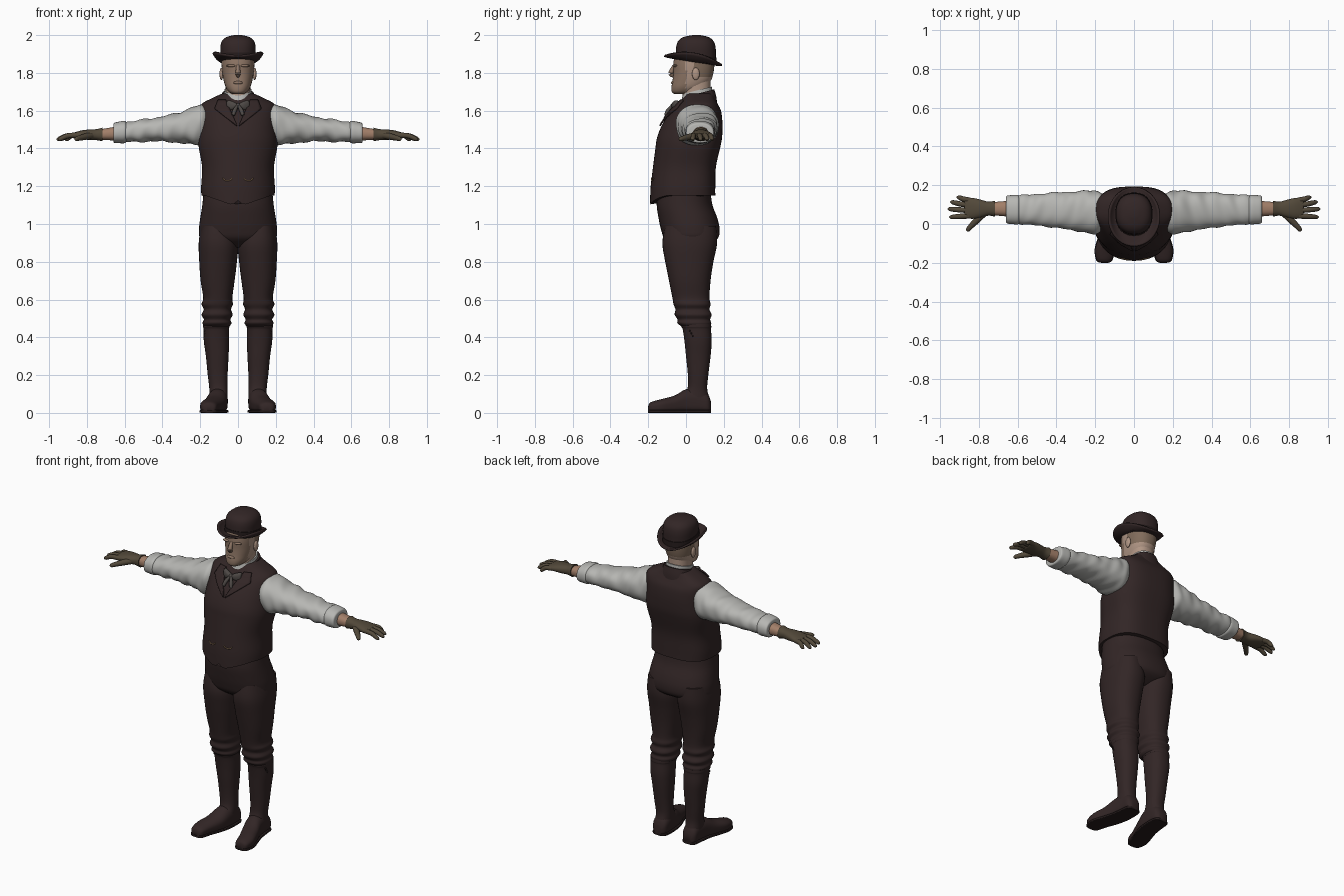
import bpy, bmesh, math
from mathutils import Vector


def mat(name, rgb):
    m = bpy.data.materials.new(name)
    m.diffuse_color = (*rgb, 1)
    return m


CLOTH = mat("dark brown cloth", (0.032, 0.019, 0.019))
BAND = mat("deep brown trim", (0.018, 0.011, 0.011))
SHIRT = mat("pale grey linen", (0.47, 0.47, 0.45))
FACE = mat("tan skin", (0.27, 0.18, 0.13))
PALE = mat("pale skin", (0.43, 0.30, 0.23))
HAIR = mat("cropped hair", (0.22, 0.15, 0.105))
ARM = mat("forearm skin", (0.36, 0.21, 0.14))
GLOVE = mat("olive leather", (0.085, 0.066, 0.042))
TIE = mat("patterned grey silk", (0.075, 0.065, 0.06))
BRASS = mat("dull brass", (0.24, 0.15, 0.08))


def spline(rings, sub):
    """Catmull-Rom through tuples of equal length."""
    out = []
    for i in range(len(rings) - 1):
        p = [rings[max(0, min(len(rings) - 1, i + k))] for k in (-1, 0, 1, 2)]
        for s in range(sub):
            t = s / sub
            out.append([0.5 * (2 * b + (c - a) * t + (2 * a - 5 * b + 4 * c - d) * t * t
                               + (3 * b - a - 3 * c + d) * t ** 3) for a, b, c, d in zip(*p)])
    return out + [list(rings[-1])]


def finish(name, bm, m):
    bmesh.ops.recalc_face_normals(bm, faces=bm.faces)
    me = bpy.data.meshes.new(name)
    bm.to_mesh(me)
    bm.free()
    ob = bpy.data.objects.new(name, me)
    bpy.context.collection.objects.link(ob)
    me.materials.append(m)
    return ob


def skin(bm, loops):
    for a, b in zip(loops, loops[1:]):
        for i in range(len(a)):
            j = (i + 1) % len(a)
            bm.faces.new((a[i], a[j], b[j], b[i]))
    bm.faces.new(loops[0])
    bm.faces.new(loops[-1])


def loft(name, m, rings, axis="z", n=(2.3, 2.3), side=1, sub=4, seg=36, warp=None):
    """Ring = (position, a0, a1, b0, b1); n = roundness of the low and high half."""
    bm, loops = bmesh.new(), []
    for t, a0, a1, b0, b1 in spline(rings, sub):
        loop = []
        for k in range(seg):
            c, s = math.cos(2 * math.pi * k / seg), math.sin(2 * math.pi * k / seg)
            e = 2 / (n[0] if s < 0 else n[1])
            a = (a0 + a1) / 2 + (a1 - a0) / 2 * math.copysign(abs(c) ** e, c)
            b = (b0 + b1) / 2 + (b1 - b0) / 2 * math.copysign(abs(s) ** e, s)
            v = {"z": (a, b, t), "x": (t, a, b), "y": (a, t, b)}[axis]
            v = Vector(warp(*v) if warp else v)
            loop.append(bm.verts.new((v.x * side, v.y, v.z)))
        loops.append(loop)
    skin(bm, loops)
    return finish(name, bm, m)


def tube(name, m, pts, side=1, sub=4, seg=12):
    """Tapered tube through (x, y, z, radius) points."""
    bm, loops, P = bmesh.new(), [], spline(pts, sub)
    for i, p in enumerate(P):
        d = Vector(P[min(i + 1, len(P) - 1)][:3]) - Vector(P[max(i - 1, 0)][:3])
        q = d.to_track_quat("Z", "Y")
        ring = [Vector(p[:3]) + q @ Vector((math.cos(w), math.sin(w), 0)) * p[3]
                for w in (2 * math.pi * k / seg for k in range(seg))]
        loops.append([bm.verts.new((v.x * side, v.y, v.z)) for v in ring])
    skin(bm, loops)
    return finish(name, bm, m)


def ball(name, m, c, r):
    bm = bmesh.new()
    bmesh.ops.create_uvsphere(bm, u_segments=16, v_segments=10, radius=1)
    for v in bm.verts:
        v.co = Vector(c) + Vector(v.co[i] * r[i] for i in range(3))
    return finish(name, bm, m)


def zrings(rows):
    """Symmetric rings: (z, half width, front, back)."""
    return [(z, -w, w, f, b) for z, w, f, b in rows]


# Waistcoat with pointed front hem
VEST = zrings([(1.15, .194, -.19, .155), (1.2, .195, -.187, .155), (1.3, .19, -.175, .158),
               (1.4, .207, -.162, .18), (1.45, .209, -.155, .19), (1.5, .204, -.138, .193),
               (1.55, .2, -.112, .192), (1.6, .199, -.076, .185), (1.635, .193, -.04, .168),
               (1.665, .14, -.018, .152), (1.69, .085, -.005, .145)])
VN = (2.15, 2.9)


def hem(x, y, z):
    if z < 1.2 and y < 0:
        ax = abs(x)
        dip = max(0, .05 - .35 * abs(ax - .03)) if ax > .03 else .025 + .8 * ax
        z -= dip * (1.2 - z) / .05
    return x, y, z


loft("waistcoat", CLOTH, VEST, n=VN, seg=64, warp=hem)
FINE = spline(VEST, 8)


def vest_front(x, z):
    r = min(FINE, key=lambda q: abs(q[0] - z))
    u = min(1, abs(x) / r[2])
    return (r[3] + r[4]) / 2 - (r[4] - r[3]) / 2 * (1 - u ** VN[0]) ** (1 / VN[0])


def lift(x, y, z):
    return x, y, z + .25 * (y - .06)


loft("waistcoat_collar", CLOTH, zrings([(1.61, .12, -.06, .165), (1.65, .1, -.035, .16),
                                       (1.69, .083, -.012, .15)]), warp=lift)
loft("shirt_collar", SHIRT, zrings([(1.64, .078, -.04, .14), (1.675, .075, -.025, .14),
                                   (1.708, .072, -.015, .138)]), warp=lift)

for s, tag in ((1, "left"), (-1, "right")):
    # Notched lapels lying on the chest
    bm, rows = bmesh.new(), []
    for i in range(13):
        t = i / 12
        z = 1.52 + .135 * t
        x0, x1 = .004 + .06 * t, .008 + .115 * min(t * 1.5, 1.3 - .45 * t)
        rows.append([bm.verts.new((s * x, vest_front(x, z) - .009, z))
                     for x in (x0 + (x1 - x0) * k / 5 for k in range(6))])
    for a, b in zip(rows, rows[1:]):
        for k in range(5):
            bm.faces.new((a[k], a[k + 1], b[k + 1], b[k]))
    lapel = finish(tag + "_lapel", bm, CLOTH)
    sol = lapel.modifiers.new("thickness", "SOLIDIFY")
    sol.thickness, sol.offset = .009, 0
    # Watch chain loops at the pockets
    tube(tag + "_pocket_chain", BRASS, [(x, vest_front(x, z) - .002, z, .003) for x, z in
                                        ((.03, 1.243), (.04, 1.233), (.065, 1.23), (.08, 1.243))], s, seg=6)
    # Bow tie wings and tails
    loft(tag + "_bow_wing", TIE, [(.004, -.076, -.05, 1.615, 1.637), (.03, -.076, -.04, 1.603, 1.65),
                                  (.055, -.065, -.035, 1.598, 1.655), (.06, -.058, -.04, 1.61, 1.645)], "x", side=s)
    tube(tag + "_bow_tail", TIE, [(.005, -.075, 1.625, .007), (.018, -.095, 1.6, .011),
                                  (.026, -.107, 1.575, .009)], s)

    # Shirt sleeve with soft folds and a rolled cuff
    def fold(x, y, z):
        w = .005 * math.sin(x * 62 + y * 25) * math.sin(x * 23 + z * 30)
        return x, y + w * .8, z + w
    loft(tag + "_sleeve", SHIRT, [(.15, -.02, .15, 1.45, 1.61), (.19, -.05, .17, 1.42, 1.632),
                                  (.23, -.05, .172, 1.42, 1.622), (.3, -.035, .168, 1.428, 1.594),
                                  (.4, -.02, .163, 1.437, 1.57), (.5, -.008, .155, 1.436, 1.553),
                                  (.58, .0, .148, 1.434, 1.543), (.605, .006, .144, 1.438, 1.538)],
         "x", side=s, sub=8, warp=fold)
    loft(tag + "_cuff", SHIRT, [(.59, .008, .142, 1.44, 1.535), (.6, -.002, .15, 1.428, 1.546),
                                (.63, .0, .149, 1.428, 1.542), (.655, .003, .146, 1.43, 1.535),
                                (.66, .014, .138, 1.44, 1.525)], "x", side=s)
    # Bare forearm and glove
    loft(tag + "_forearm", ARM, [(.62, .035, .122, 1.44, 1.52), (.69, .042, .116, 1.444, 1.508),
                                 (.74, .046, .112, 1.446, 1.5)], "x", side=s)
    loft(tag + "_glove_palm", GLOVE, [(.718, .038, .12, 1.438, 1.51), (.75, .043, .115, 1.444, 1.502),
                                      (.79, .033, .125, 1.445, 1.5), (.83, .027, .134, 1.45, 1.495),
                                      (.865, .03, .134, 1.452, 1.485), (.875, .04, .125, 1.458, 1.48)], "x", side=s)
    for f, (yb, xt, yt) in {"little": (.122, .915, .137), "ring": (.096, .947, .112),
                            "middle": (.07, .96, .077), "index": (.042, .952, .036)}.items():
        xm = (.85 + xt) / 2
        tube(f"{tag}_{f}_finger", GLOVE, [(.845, yb, 1.47, .014), (xm, (yb + yt) / 2, 1.467, .0135),
                                          (xt - .012, yt, 1.45, .011), (xt, yt, 1.445, .004)], s)
    tube(tag + "_thumb", GLOVE, [(.775, .055, 1.468, .018), (.81, .02, 1.462, .017),
                                 (.84, -.01, 1.455, .014), (.857, -.03, 1.45, .011), (.862, -.037, 1.449, .004)], s)

    # Trouser leg gathered below the knee
    loft(tag + "_trouser_leg", CLOTH, [(.99, .03, .196, -.11, .16), (.9, .0, .208, -.125, .165),
                                       (.8, .006, .205, -.11, .145), (.7, .018, .198, -.09, .13),
                                       (.61, .03, .184, -.072, .124), (.575, .027, .193, -.066, .13),
                                       (.548, .037, .181, -.056, .124), (.52, .028, .193, -.06, .136),
                                       (.495, .04, .181, -.045, .128), (.475, .034, .188, -.045, .134),
                                       (.455, .048, .178, -.02, .126)], side=s)
    # Tall boot, foot and sole
    loft(tag + "_boot_shaft", CLOTH, [(.47, .044, .186, -.024, .133), (.452, .044, .186, -.024, .134),
                                      (.445, .048, .183, -.018, .132), (.38, .047, .181, -.008, .136),
                                      (.3, .05, .17, .0, .13), (.2, .055, .16, .01, .118),
                                      (.13, .055, .152, .008, .112), (.08, .055, .152, -.02, .122),
                                      (.03, .058, .15, -.03, .125)], side=s)
    FOOT = [(-.2, .135, .168, .012, .035), (-.188, .115, .192, .008, .056), (-.13, .098, .2, .006, .073),
            (-.06, .072, .18, .006, .092), (0, .058, .162, .006, .125), (.07, .054, .152, .006, .13),
            (.115, .06, .147, .006, .1), (.132, .08, .128, .01, .06)]
    loft(tag + "_boot_foot", CLOTH, FOOT, "y", n=(4, 2.1), side=s)
    loft(tag + "_boot_sole", BAND, [(y, a - .003, b + .003, 0, .016) for y, a, b, _, _ in FOOT], "y", n=(6, 6), side=s)
    for i in range(3):
        ball(f"{tag}_boot_button_{i}", BAND, (s * .176, .02 + .008 * i, .435 - .014 * i), (.008, .005, .005))
    # Ears and brows
    ball(tag + "_ear", PALE, (s * .088, .052, 1.795), (.01, .02, .033))
    ball(tag + "_brow", FACE, (s * .034, -.057, 1.838), (.028, .014, .008))

ball("bow_knot", TIE, (0, -.07, 1.626), (.012, .012, .014))

# Trouser seat
loft("trouser_seat", CLOTH, zrings([(1.17, .182, -.15, .13), (1.1, .189, -.155, .14), (1.03, .2, -.145, .166),
                                   (.97, .206, -.132, .178), (.92, .195, -.112, .165), (.875, .1, -.05, .09)]), seg=48)

# Neck and head, coloured by region
loft("neck", PALE, zrings([(1.62, .068, -.015, .13), (1.7, .065, -.018, .13), (1.78, .066, -.02, .13)]))
head = loft("head", PALE, zrings([(1.688, .028, -.062, .02), (1.7, .048, -.075, .06), (1.725, .065, -.077, .1),
                                 (1.76, .076, -.071, .132), (1.8, .083, -.067, .145), (1.85, .087, -.067, .151),
                                 (1.9, .085, -.055, .15), (1.93, .06, -.03, .12)]), seg=48)
head.data.materials.append(FACE)
head.data.materials.append(HAIR)
for p in head.data.polygons:
    c = p.center
    if c.y < 0.0:
        p.material_index = 1
    elif c.y > .045 and c.z > 1.775:
        p.material_index = 2
tube("nose", FACE, [(0, -.06, 1.84, .009), (0, -.074, 1.815, .012), (0, -.079, 1.795, .014), (0, -.066, 1.782, .008)])
ball("lips", FACE, (0, -.069, 1.748), (.025, .011, .009))


# Bowler hat: crown, band and curled brim
def tilt(x, y, z):
    k = max(0, min(1, (2.0 - z) / .13))
    return x, y, z - .16 * k * (y - .05)


loft("hat_crown", CLOTH, zrings([(1.86, .092, -.055, .158), (1.9, .093, -.054, .158), (1.94, .093, -.05, .157),
                                (1.97, .084, -.038, .147), (1.99, .06, -.01, .12), (2.0, .02, .035, .075)]),
     seg=48, warp=tilt)
loft("hat_band", BAND, zrings([(1.86, .096, -.059, .162), (1.895, .096, -.058, .161)]), seg=48, sub=1, warp=tilt)
bm, rows = bmesh.new(), []
for i in range(8):
    t = i / 7
    row = []
    for k in range(64):
        w = 2 * math.pi * k / 64
        x, y = (.08 + .051 * t) * math.cos(w), .038 + (.095 + .058 * t) * math.sin(w)
        z = 1.862 - .16 * (y - .038) + .04 * t ** 2 * math.cos(w) ** 2 + .004 * t ** 4
        row.append(bm.verts.new((x, y, z)))
    rows.append(row)
for a, b in zip(rows, rows[1:]):
    for k in range(64):
        j = (k + 1) % 64
        bm.faces.new((a[k], a[j], b[j], b[k]))
brim = finish("hat_brim", bm, CLOTH)
sol = brim.modifiers.new("thickness", "SOLIDIFY")
sol.thickness, sol.offset = .01, 0

# Smooth shading with crisp hems
for ob in bpy.data.objects:
    ob.select_set(True)
bpy.context.view_layer.objects.active = brim
bpy.ops.object.shade_smooth_by_angle(angle=math.radians(50))
